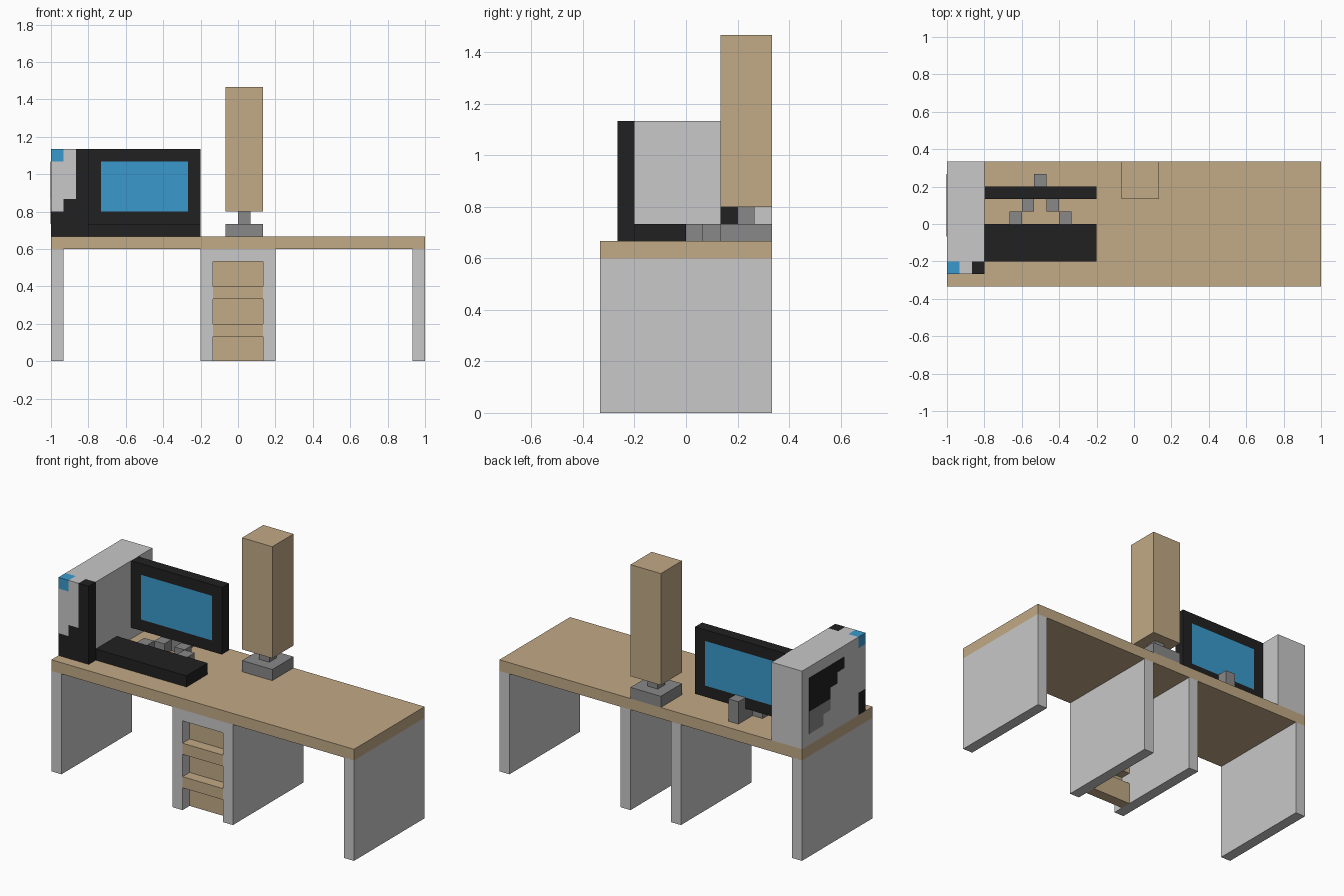
import bpy, bmesh

if "Cube" in bpy.data.objects:
    bpy.data.objects.remove(bpy.data.objects["Cube"])

U = 1 / 15  # the model sits on a regular block grid


def material(name, rgb):
    m = bpy.data.materials.new(name)
    m.diffuse_color = (*rgb, 1)
    m.use_nodes = True
    m.node_tree.nodes["Principled BSDF"].inputs["Base Color"].default_value = m.diffuse_color
    return m


WOOD = material("light wood", (0.54, 0.40, 0.24))
PALE = material("pale grey", (0.58, 0.58, 0.58))
GREY = material("mid grey", (0.25, 0.25, 0.25))
BLACK = material("black plastic", (0.015, 0.015, 0.015))
BLUE = material("screen blue", (0.042, 0.323, 0.61))


def part(name, mat, *boxes):
    """One object from boxes given in grid cells (x0, x1, y0, y1, z0, z1)."""
    bm = bmesh.new()
    for x0, x1, y0, y1, z0, z1 in boxes:
        verts = bmesh.ops.create_cube(bm, size=1)["verts"]
        for v in verts:
            v.co.x = (x1 if v.co.x > 0 else x0) * U
            v.co.y = (y1 if v.co.y > 0 else y0) * U
            v.co.z = (z1 if v.co.z > 0 else z0) * U
    mesh = bpy.data.meshes.new(name)
    bm.to_mesh(mesh)
    bm.free()
    mesh.materials.append(mat)
    ob = bpy.data.objects.new(name, mesh)
    bpy.context.collection.objects.link(ob)
    return ob


# Desk: top, end panels and drawer cabinet panels
part("desk_top", WOOD, (-15, 15, -5, 5, 9, 10))
for side, s in (("left", -1), ("right", 1)):
    for name, a, b in (("end_panel", 14, 15), ("cabinet_panel", 2, 3)):
        x0, x1 = sorted((s * a, s * b))
        part(f"{side}_{name}", PALE, (x0, x1, -5, 5, 0, 9))
part("cabinet_top_rail", PALE, (-2, 2, -5, -4, 8, 9))

# Drawers: recessed fronts with ledges between them
for i in range(3):
    part(f"drawer_front_{i + 1}", WOOD, (-2, 2, -4, -3, 3 * i, 3 * i + 2))
for i in range(2):
    part(f"drawer_ledge_{i + 1}", WOOD, (-2, 2, -5, -4, 3 * i + 2, 3 * i + 3))

# Computer tower: body and coloured front blocks
part("tower_body", PALE, (-15, -12, -3, 5, 10, 17))
part("tower_front_pale", PALE, (-15, -14, -4, -3, 12, 16), (-14, -13, -4, -3, 13, 17))
part("tower_front_black", BLACK, (-13, -12, -4, -3, 10, 17),
     (-15, -13, -4, -3, 10, 12), (-14, -13, -4, -3, 12, 13))
part("tower_light", BLUE, (-15, -14, -4, -3, 16, 17))

# Side window of the tower, as thin plates
T = 0.03
part("tower_window_black", BLACK, (-15 - T, -15, 1, 4, 13, 16),
     (-15 - T, -15, 0, 1, 14, 16), (-15 - T, -15, -1, 0, 15, 16))
part("tower_window_grey", GREY, (-15 - T, -15, 2, 4, 11, 13), (-15 - T, -15, 1, 2, 12, 13))

# Monitor: frame around a screen seen from both sides
part("monitor_frame", BLACK, (-12, -3, 2, 3, 11, 12), (-12, -3, 2, 3, 16, 17),
     (-12, -11, 2, 3, 12, 16), (-4, -3, 2, 3, 12, 16))
part("monitor_screen", BLUE, (-11, -4, 2, 3, 12, 16))

# Monitor stand: splayed feet and rear post
part("monitor_stand", GREY, (-10, -9, 0, 1, 10, 11), (-9, -8, 1, 2, 10, 11),
     (-8, -7, 2, 3, 10, 11), (-7, -6, 1, 2, 10, 11), (-6, -5, 0, 1, 10, 11),
     (-8, -7, 3, 4, 10, 12))

part("keyboard", BLACK, (-12, -3, -3, 0, 10, 11))

# Lamp
part("lamp_base", GREY, (-1, 2, 2, 5, 10, 11))
part("lamp_neck", GREY, (0, 1, 3, 4, 11, 12))
part("lamp_shade", WOOD, (-1, 2, 2, 5, 12, 22))
